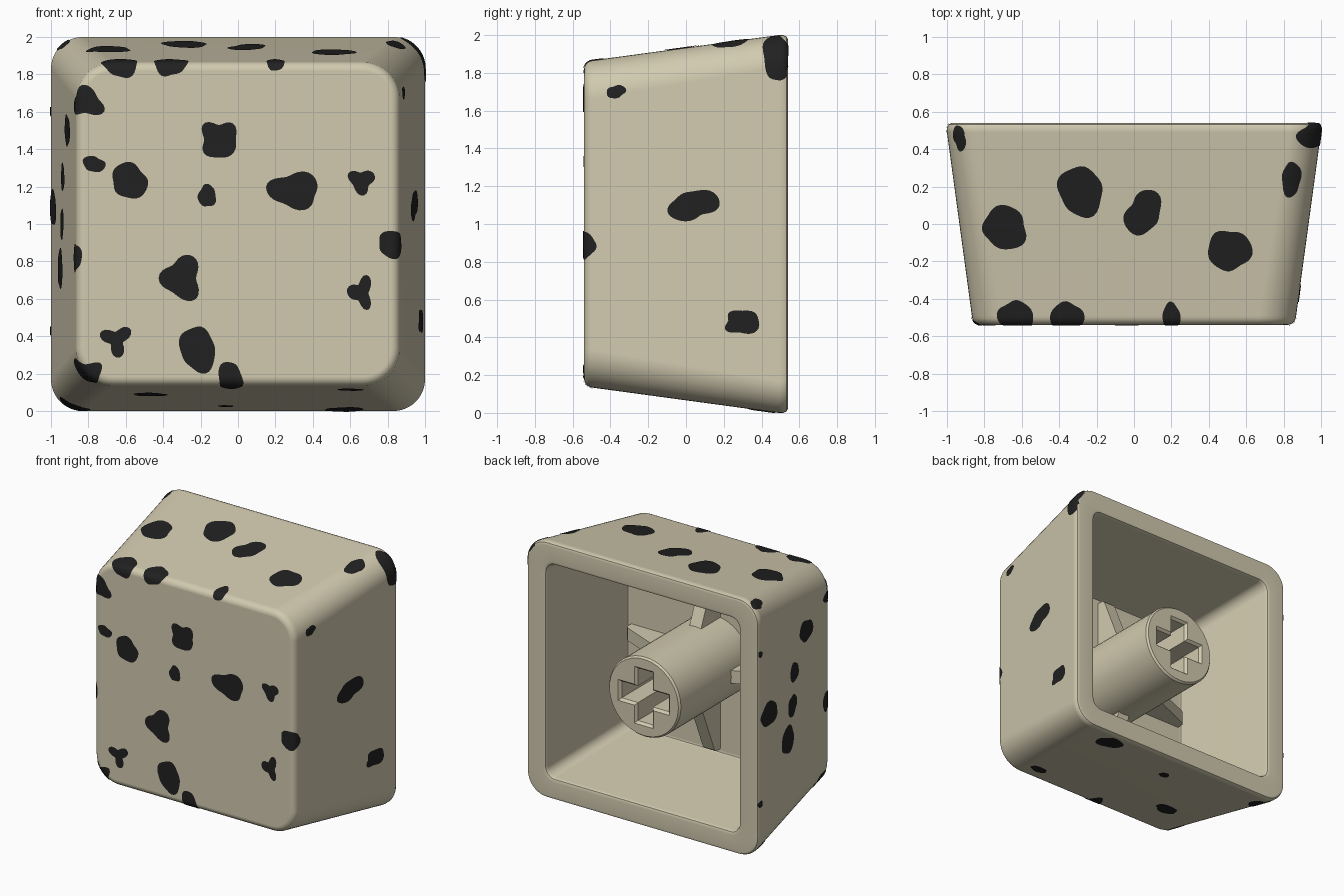
import bpy, bmesh, math, random
from mathutils import Vector
from mathutils.bvhtree import BVHTree

if "Cube" in bpy.data.objects:
    bpy.data.objects.remove(bpy.data.objects["Cube"])

random.seed(4)


def material(name, rgb):
    m = bpy.data.materials.new(name)
    m.diffuse_color = (*rgb, 1)
    m.use_nodes = True
    m.node_tree.nodes["Principled BSDF"].inputs["Base Color"].default_value = m.diffuse_color
    return m


BEIGE = material("warm beige", (0.64, 0.59, 0.43))
BLACK = material("soft black", (0.015, 0.015, 0.015))


def loft(bm, rings):
    """Skin a list of closed point rings and cap both ends."""
    loops = [[bm.verts.new(p) for p in ring] for ring in rings]
    for a, b in zip(loops, loops[1:]):
        for i in range(len(a)):
            j = (i + 1) % len(a)
            bm.faces.new((a[i], a[j], b[j], b[i]))
    bm.faces.new(loops[0][::-1])
    bm.faces.new(loops[-1])


def finish(name, bm, mat, clean=True):
    if clean:
        bmesh.ops.remove_doubles(bm, verts=bm.verts, dist=1e-5)
        bmesh.ops.recalc_face_normals(bm, faces=bm.faces)
    me = bpy.data.meshes.new(name)
    bm.to_mesh(me)
    me.materials.append(mat)
    ob = bpy.data.objects.new(name, me)
    bpy.context.collection.objects.link(ob)
    return ob


def smooth(ob, angle=35):
    bpy.ops.object.select_all(action='DESELECT')
    ob.select_set(True)
    bpy.context.view_layer.objects.active = ob
    bpy.ops.object.shade_smooth_by_angle(angle=math.radians(angle))


def rounded_square(y, half, r, n=10):
    """Rounded square ring in the xz plane, centred on z = 1."""
    pts = []
    for q in range(4):
        sx, sz = ((1, 1), (-1, 1), (-1, -1), (1, -1))[q]
        for i in range(n + 1):
            a = math.pi / 2 * (q + i / n)
            pts.append((sx * (half - r) + r * math.cos(a), y,
                        1 + sz * (half - r) + r * math.sin(a)))
    return pts


# Hollow cap: front bevel, flared sides, rounded rim, then the inner cavity
profile = []
for i in range(6):
    a = math.pi / 2 * i / 5
    off = 0.05 * (1 - math.sin(a))
    profile.append((-0.49 - 0.05 * math.cos(a), 0.867 - off, 0.2 - off))
profile += [(0.49, 1.0, 0.17), (0.515, 1.0, 0.17), (0.533, 0.992, 0.162),
            (0.54, 0.975, 0.145), (0.54, 0.86, 0.10), (0.532, 0.84, 0.08),
            (0.51, 0.83, 0.07), (-0.33, 0.75, 0.07), (-0.346, 0.744, 0.064),
            (-0.352, 0.73, 0.05)]
bm = bmesh.new()
loft(bm, [rounded_square(*p) for p in profile])
cap = finish("keycap_shell", bm, BEIGE)
surface = BVHTree.FromBMesh(bm)
smooth(cap)
cap.modifiers.new("even_shading", 'WEIGHTED_NORMAL').keep_sharp = True

# Round stem with a cross-shaped socket
bm = bmesh.new()
loft(bm, [rounded_square(y, r, r, 12) for y, r in
          ((-0.40, 0.31), (0.505, 0.31), (0.52, 0.298))])
stem = finish("stem", bm, BEIGE)


def cross(y, l, w):
    pts = [(l, -w), (l, w), (w, w), (w, l), (-w, l), (-w, w),
           (-l, w), (-l, -w), (-w, -w), (-w, -l), (w, -l), (w, -w)]
    return [(x, y, 1 + z) for x, z in pts]


bm = bmesh.new()
loft(bm, [cross(0.05, 0.205, 0.065), cross(0.50, 0.205, 0.065),
          cross(0.53, 0.23, 0.09)])
cutter = finish("socket_cutter", bm, BEIGE)
cutter.hide_render = True
mod = stem.modifiers.new("socket", 'BOOLEAN')
mod.object, mod.solver = cutter, 'EXACT'
bpy.context.view_layer.objects.active = stem
bpy.ops.object.modifier_apply(modifier="socket")
bpy.data.objects.remove(cutter)
smooth(stem)

# Four tapered ribs between stem and walls
bm = bmesh.new()
for k in range(4):
    c, s = math.cos(k * math.pi / 2), math.sin(k * math.pi / 2)
    loft(bm, [[(r * c - t * s, y, 1 + r * s + t * c) for r, y in
               ((0.27, -0.37), (0.72, -0.37), (0.72, -0.30), (0.70, -0.28), (0.27, -0.10))]
              for t in (-0.05, 0.05)])
ribs = finish("stem_ribs", bm, BEIGE)


# Painted spots: thin irregular patches projected on the shell
def spot(bm, centre, normal, ru, rv, lobes=2, amp=0.08, phase=None, segs=36, rings=7):
    n, c = Vector(normal).normalized(), Vector(centre)
    up = Vector((0, 1, 0)) if abs(n.z) > 0.9 else Vector((0, 0, 1))
    u = up.cross(n).normalized()
    v = n.cross(u)
    ph = random.uniform(0, 360) if phase is None else phase
    p2, p3 = random.uniform(0, 6.28), random.uniform(0, 6.28)

    def put(du, dv):
        p = c + u * du + v * dv
        hit, nor, _, _ = surface.ray_cast(p + n, -n, 1.6)
        if hit is None:
            hit, nor, _, _ = surface.find_nearest(p)
        return bm.verts.new(hit + nor * 0.004)

    middle, prev = put(0, 0), None
    for k in range(1, rings + 1):
        ring = []
        for i in range(segs):
            a = 2 * math.pi * i / segs
            f = (1 + amp * math.cos(lobes * (a - math.radians(ph)))
                 + 0.05 * math.sin(3 * a + p2) + 0.04 * math.sin(5 * a + p3)) * k / rings
            ring.append(put(ru * f * math.cos(a), rv * f * math.sin(a)))
        for i in range(segs):
            j = (i + 1) % segs
            if prev:
                bm.faces.new((prev[i], ring[i], ring[j], prev[j]))
            else:
                bm.faces.new((middle, ring[i], ring[j]))
        prev = ring


def spot_object(name, spots):
    bm = bmesh.new()
    for s in spots:
        spot(bm, *s)
    smooth(finish(name, bm, BLACK, clean=False), 60)


F, R, L, T, B = (0, -1, 0), (1, 0, 0), (-1, 0, 0), (0, 0, 1), (0, 0, -1)

# x, z, radii, then lobe count, lobe strength, lobe angle
front = [(-.77, 1.32, .055, .045, 2, .15, 150), (-.58, 1.23, .098, .092, 2, .1, 120),
         (-.10, 1.45, .098, .10, 4, .13, 45), (-.165, 1.15, .048, .06, 3, .12, 90),
         (.30, 1.18, .135, .095, 3, .1, 50), (.66, 1.23, .064, .062, 3, .3, 30),
         (.66, .635, .058, .075, 3, .4, 60), (-.65, .38, .065, .07, 3, .42, 40),
         (-.30, .71, .10, .115, 3, .17, 65), (-.215, .33, .10, .115, 2, .12, 120)]
spot_object("front_spots", [((x, -.54, z), F, *r) for x, z, *r in front])

top = [(-.69, -.02, .12, .112), (-.285, .175, .12, .132), (.05, .06, .10, .11, 2, .2, 55),
       (.51, -.14, .11, .115), (.84, .24, .052, .09, 2, .1, 60), (-.93, .46, .035, .06, 2, .2, 120)]
spot_object("top_spots", [((x, y, 1.95), T, *r) for x, y, *r in top])

bottom = [(-.47, -.19, .10, .06, 2, .15), (.60, -.38, .07, .045), (-.065, .27, .04, .04),
          (.57, .40, .105, .085), (-.87, .40, .075, .08)]
spot_object("bottom_spots", [((x, y, .05), B, *r) for x, y, *r in bottom])

right = [(.04, 1.10, .12, .085, 2, .22, 30), (.30, .48, .092, .065, 4, .1, 40),
         (-.37, 1.70, .048, .035, 2, .15, 35)]
spot_object("right_spots", [((.95, y, z), R, *r) for y, z, *r in right])

left = [(-.18, 1.50, .10, .085), (0, 1.25, .07, .07), (.385, 1.085, .13, .09),
        (.03, 1.0, .065, .085), (.10, .76, .10, .10), (.51, 1.60, .022, .025), (.51, .43, .022, .028)]
spot_object("left_spots", [((-.95, y, z), L, *r) for y, z, *r in left])

# Spots that wrap around the edges and corners
edge = [((-.63, -.475, 1.83), (0, -1, 1), .09, .085), ((-.36, -.475, 1.83), (0, -1, 1), .085, .08),
        ((.20, -.49, 1.855), (0, -1, 1), .052, .06),
        ((-.81, -.52, 1.65), (-.6, -1, 0), .085, .075, 3, .2, 90),
        ((.82, -.52, .89), (1, -1, 0), .068, .07),
        ((-.04, -.52, .17), (0, -1, -.6), .07, .085, 2, .12, 110),
        ((-.83, -.48, .20), (-1, -.8, -1), .10, .08),
        ((-.86, -.49, .82), (-1, -.8, 0), .05, .08),
        ((.97, .48, 1.90), (1, 0, .8), .075, .13)]
spot_object("edge_spots", edge)
